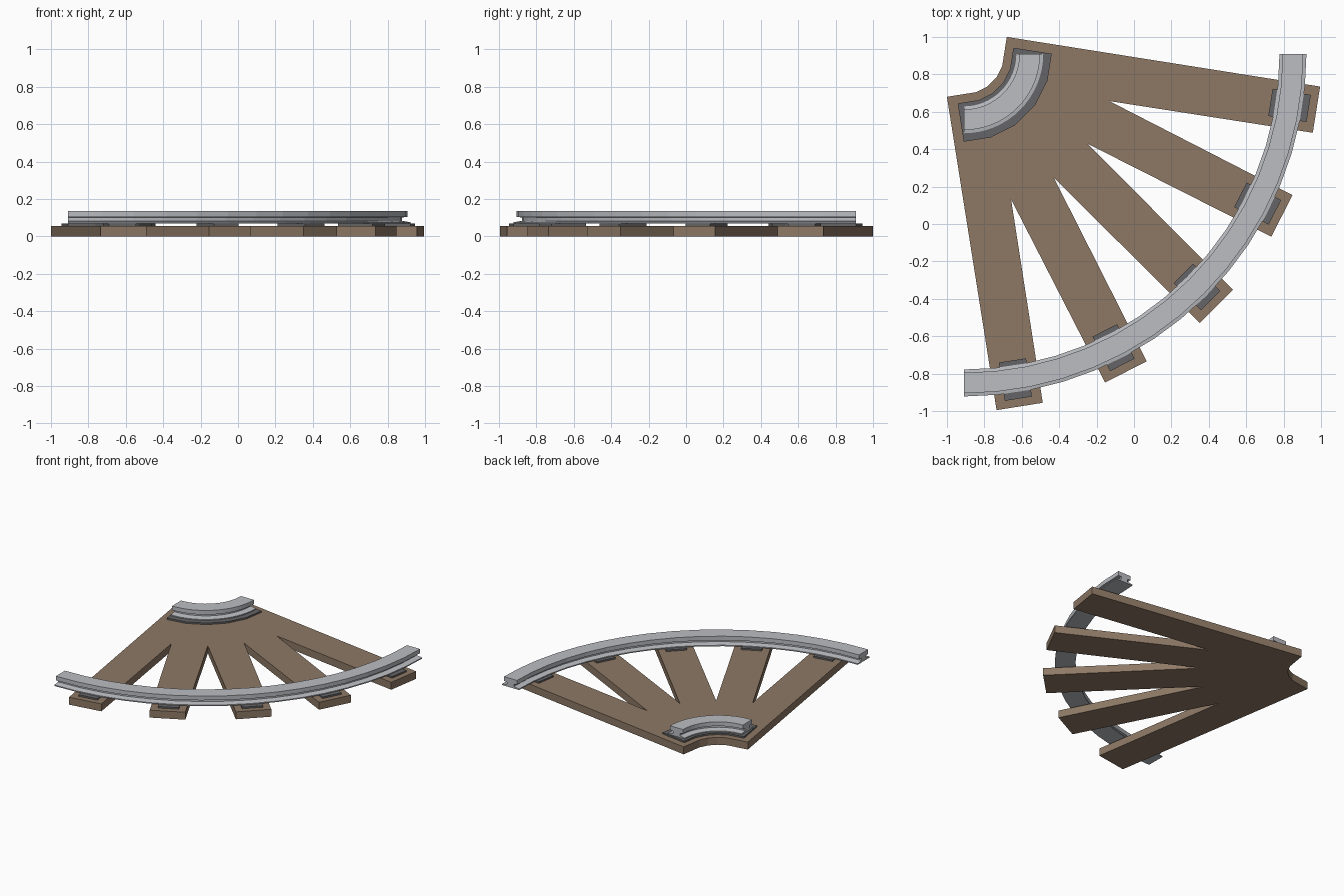
import bpy, bmesh
from math import sin, cos, radians, hypot, atan2

if "Cube" in bpy.data.objects:
    bpy.data.objects.remove(bpy.data.objects["Cube"])

CX, CY = -0.91, 0.91           # centre of the quarter curve
TIES = [-9, -27, -45, -63, -81]


def material(name, rgb):
    m = bpy.data.materials.new(name)
    m.diffuse_color = (*rgb, 1)
    m.use_nodes = True
    m.node_tree.nodes["Principled BSDF"].inputs["Base Color"].default_value = m.diffuse_color
    return m


WOOD = material("wood", (0.27, 0.19, 0.13))
STEEL = material("steel", (0.50, 0.51, 0.54))
DARK = material("dark_steel", (0.13, 0.13, 0.135))


def polar(r, deg):
    return (CX + r * cos(radians(deg)), CY + r * sin(radians(deg)))


def local(deg, along, side):
    """Point in the frame of a tie pointing along deg."""
    a = radians(deg)
    return (CX + along * cos(a) - side * sin(a), CY + along * sin(a) + side * cos(a))


def finish(name, bm, mat):
    bmesh.ops.recalc_face_normals(bm, faces=bm.faces)
    me = bpy.data.meshes.new(name)
    bm.to_mesh(me)
    bm.free()
    me.materials.append(mat)
    ob = bpy.data.objects.new(name, me)
    bpy.context.collection.objects.link(ob)
    return ob


def slab(name, outline, z0, z1, mat):
    bm = bmesh.new()
    face = bm.faces.new([bm.verts.new((x, y, z0)) for x, y in outline])
    ext = bmesh.ops.extrude_face_region(bm, geom=[face], use_keep_orig=True)
    for v in ext["geom"]:
        if isinstance(v, bmesh.types.BMVert):
            v.co.z = z1
    return finish(name, bm, mat)


def rail(name, radius, steps=16):
    half = [(0.072, 0.068), (0.072, 0.076), (0.028, 0.083), (0.028, 0.101),
            (0.055, 0.105), (0.055, 0.137)]
    profile = half + [(-x, z) for x, z in reversed(half)]
    bm = bmesh.new()
    rings = []
    for i in range(steps + 1):
        a = -90 * i / steps
        rings.append([bm.verts.new((*polar(radius + x, a), z)) for x, z in profile])
    n = len(profile)
    for r0, r1 in zip(rings, rings[1:]):
        for j in range(n):
            k = (j + 1) % n
            bm.faces.new((r0[j], r0[k], r1[k], r1[j]))
    bm.faces.new(rings[0])
    bm.faces.new(rings[-1])
    return finish(name, bm, STEEL)


# Wooden sleepers fanned out and merged near the centre
W, R0, R1 = 0.125, 0.213, 1.909
outline = []
for t in TIES:
    if t != TIES[0]:
        outline.append(polar(0.818, t + 9))
    outline += [local(t, R1, W), local(t, R1, -W)]
    if t == TIES[0]:
        outline.insert(0, local(t, R0, W))
outline.append(local(TIES[-1], R0, -W))
outline += [polar(R0 / cos(radians(9)), a) for a in (-72, -54, -36, -18)]
slab("sleepers", outline, 0, 0.057, WOOD)

# Merged plate below the inner rail
P = 0.0735
plate = [local(-9, 0.257, P)] + [polar(0.47, -18 * i) for i in range(6)]
plate.append(local(-81, 0.257, -P))
plate += [polar(0.257 / cos(radians(9)), a) for a in (-72, -54, -36, -18)]
slab("inner_plate", plate, 0.055, 0.069, DARK)

# One plate per sleeper below the outer rail
for i, t in enumerate(TIES):
    corners = [local(t, 1.66, P), local(t, 1.867, P), local(t, 1.867, -P), local(t, 1.66, -P)]
    slab(f"outer_plate_{i + 1}", corners, 0.055, 0.069, DARK)

# Curved rails
rail("inner_rail", 0.353)
rail("outer_rail", 1.76)
